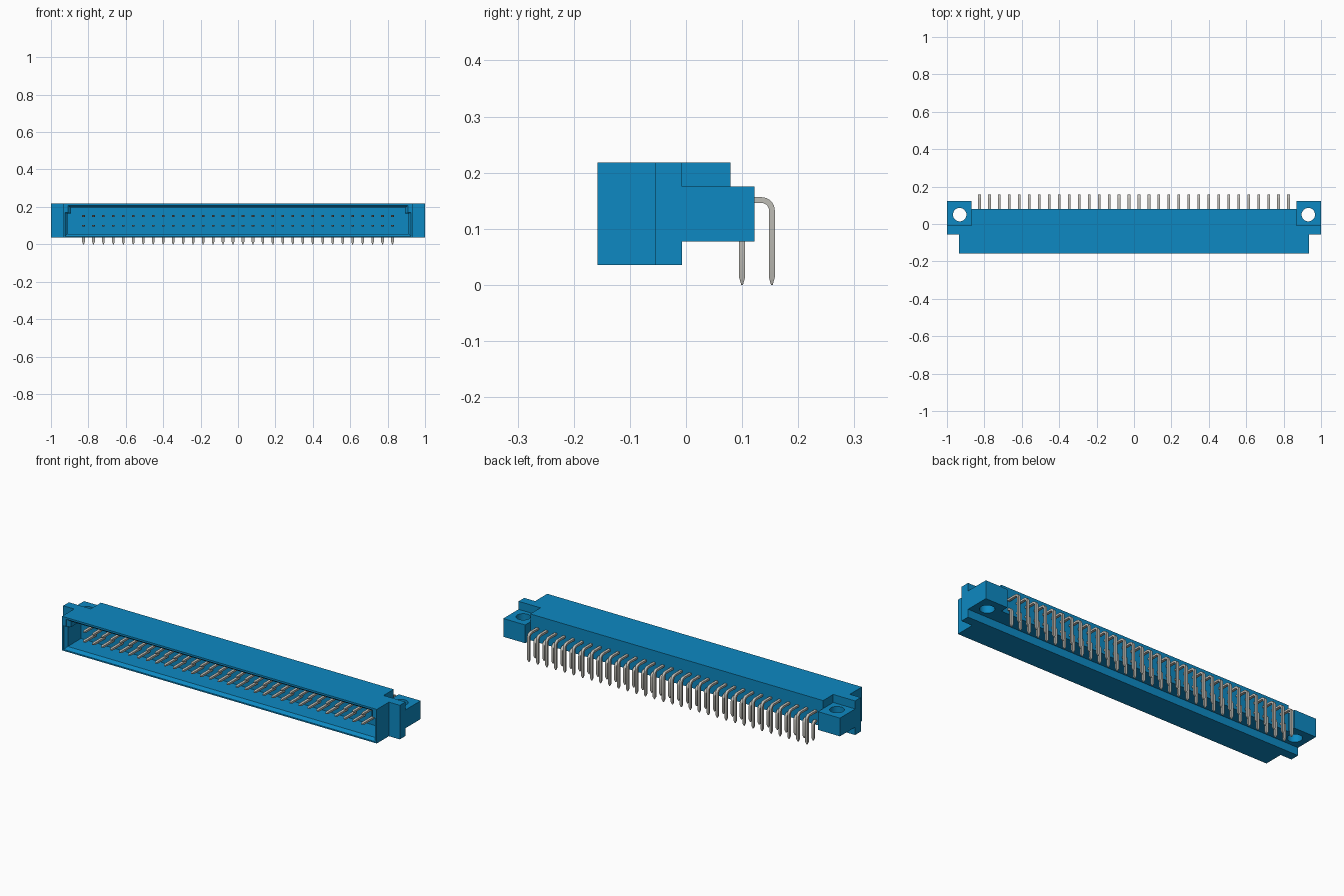
import bpy, bmesh, math
from mathutils import Vector

if "Cube" in bpy.data.objects:
    bpy.data.objects.remove(bpy.data.objects["Cube"], do_unlink=True)


def make_material(name, color, roughness):
    mat = bpy.data.materials.new(name)
    mat.use_nodes = True
    mat.diffuse_color = color
    shader = mat.node_tree.nodes["Principled BSDF"]
    shader.inputs["Base Color"].default_value = color
    shader.inputs["Roughness"].default_value = roughness
    return mat


blue = make_material("blue plastic", (0.004, 0.25, 0.54, 1), 0.5)
grey = make_material("pale metal", (0.52, 0.51, 0.47, 1), 0.4)

BOTTOM, TOP = 0.035, 0.218
BOARD = 0.077          # underside of the rear step
FLANGE_BACK = -0.007
EAR_IN = 0.87


def loft(name, rings, mat):
    """Closed solid through a list of rings with equal point counts."""
    bm = bmesh.new()
    loops = [[bm.verts.new(p) for p in ring] for ring in rings]
    n = len(loops[0])
    for a, b in zip(loops, loops[1:]):
        for i in range(n):
            j = (i + 1) % n
            bm.faces.new((a[i], a[j], b[j], b[i]))
    bm.faces.new(loops[0])
    bm.faces.new(loops[-1])
    bmesh.ops.recalc_face_normals(bm, faces=bm.faces)
    mesh = bpy.data.meshes.new(name)
    bm.to_mesh(mesh)
    bm.free()
    mesh.materials.append(mat)
    obj = bpy.data.objects.new(name, mesh)
    bpy.context.collection.objects.link(obj)
    return obj


def prism(name, outline, z0, z1, mat):
    return loft(name, [[(x, y, z) for x, y in outline] for z in (z0, z1)], mat)


def mirrored(half):
    """Complete a right-hand outline with its left-hand copy."""
    return half + [(-x, v) for x, v in reversed(half)]


def cut(obj, cutter):
    """Subtract the cutter, keep the result and drop the cutter."""
    cutter.hide_render = True
    mod = obj.modifiers.new("cut", "BOOLEAN")
    mod.operation = "DIFFERENCE"
    mod.solver = "EXACT"
    mod.object = cutter
    bpy.context.view_layer.update()
    graph = bpy.context.evaluated_depsgraph_get()
    result = bpy.data.meshes.new_from_object(obj.evaluated_get(graph))
    obj.modifiers.clear()
    obj.data = result
    bpy.data.objects.remove(cutter, do_unlink=True)


def smooth(obj):
    bpy.ops.object.select_all(action="DESELECT")
    obj.select_set(True)
    bpy.context.view_layer.objects.active = obj
    bpy.ops.object.shade_smooth_by_angle(angle=math.radians(35))


# Shroud with side flanges
shroud = prism("shroud", mirrored([
    (0.935, -0.158), (0.935, -0.055), (1.0, -0.055), (1.0, FLANGE_BACK),
]), BOTTOM, TOP, blue)

# Keyed socket with a bevelled mouth
mouth = mirrored([(0.925, 0.042), (0.925, 0.17), (0.91, 0.17), (0.91, 0.208)])
inner = mirrored([(0.912, 0.056), (0.912, 0.165), (0.893, 0.165), (0.893, 0.196)])
socket = loft("socket_cutter", [
    [(x, y, z) for x, z in ring]
    for y, ring in ((-0.17, mouth), (-0.157, mouth), (-0.142, inner), (-0.03, inner))
], blue)
cut(shroud, socket)

# Rear housing resting on the board plane
prism("rear_housing", mirrored([(EAR_IN, FLANGE_BACK), (EAR_IN, 0.079)]),
      BOARD, TOP, blue)

# Mounting ears with screw holes
for side, label in ((1, "left"), (-1, "right")):
    ear = prism(label + "_ear", [
        (side * EAR_IN, FLANGE_BACK), (side, FLANGE_BACK),
        (side, 0.122), (side * EAR_IN, 0.122),
    ], BOARD, 0.175, blue)
    steps = [2 * math.pi * i / 32 for i in range(32)]
    hole = prism("hole_cutter", [
        (side * 0.932 + 0.036 * math.cos(a), 0.05 + 0.036 * math.sin(a)) for a in steps
    ], 0, 0.3, blue)
    cut(ear, hole)
    smooth(ear)

# Bent contact pins, two rows
COUNT, PITCH = 32, 0.0533
HALF_W, HALF_T = 0.007, 0.0052


def pin_row(name, height, drop_y, radius):
    """Sweep one tapered pin from the socket to the tail, then repeat it."""
    x0 = -PITCH * (COUNT - 1) / 2
    path = [(-0.13, height, 0, 0.4), (-0.118, height, 0, 1)]
    for i in range(9):
        a = math.pi / 2 * i / 8
        path.append((drop_y - radius + radius * math.sin(a),
                     height - radius + radius * math.cos(a), a, 1))
    path += [(drop_y, 0.013, math.pi / 2, 1), (drop_y, 0, math.pi / 2, 0.3)]
    rings = []
    for y, z, a, scale in path:
        across = Vector((HALF_W * scale, 0, 0))
        normal = Vector((0, math.sin(a), math.cos(a))) * HALF_T * scale
        centre = Vector((x0, y, z))
        rings.append([centre + across * s + normal * t
                      for s, t in ((1, 1), (-1, 1), (-1, -1), (1, -1))])
    row = loft(name, rings, grey)
    smooth(row)
    array = row.modifiers.new("repeat", "ARRAY")
    array.count = COUNT
    array.use_relative_offset = False
    array.use_constant_offset = True
    array.constant_offset_displace = (PITCH, 0, 0)


pin_row("upper_pins", 0.151, 0.153, 0.018)
pin_row("lower_pins", 0.099, 0.1, 0.016)
